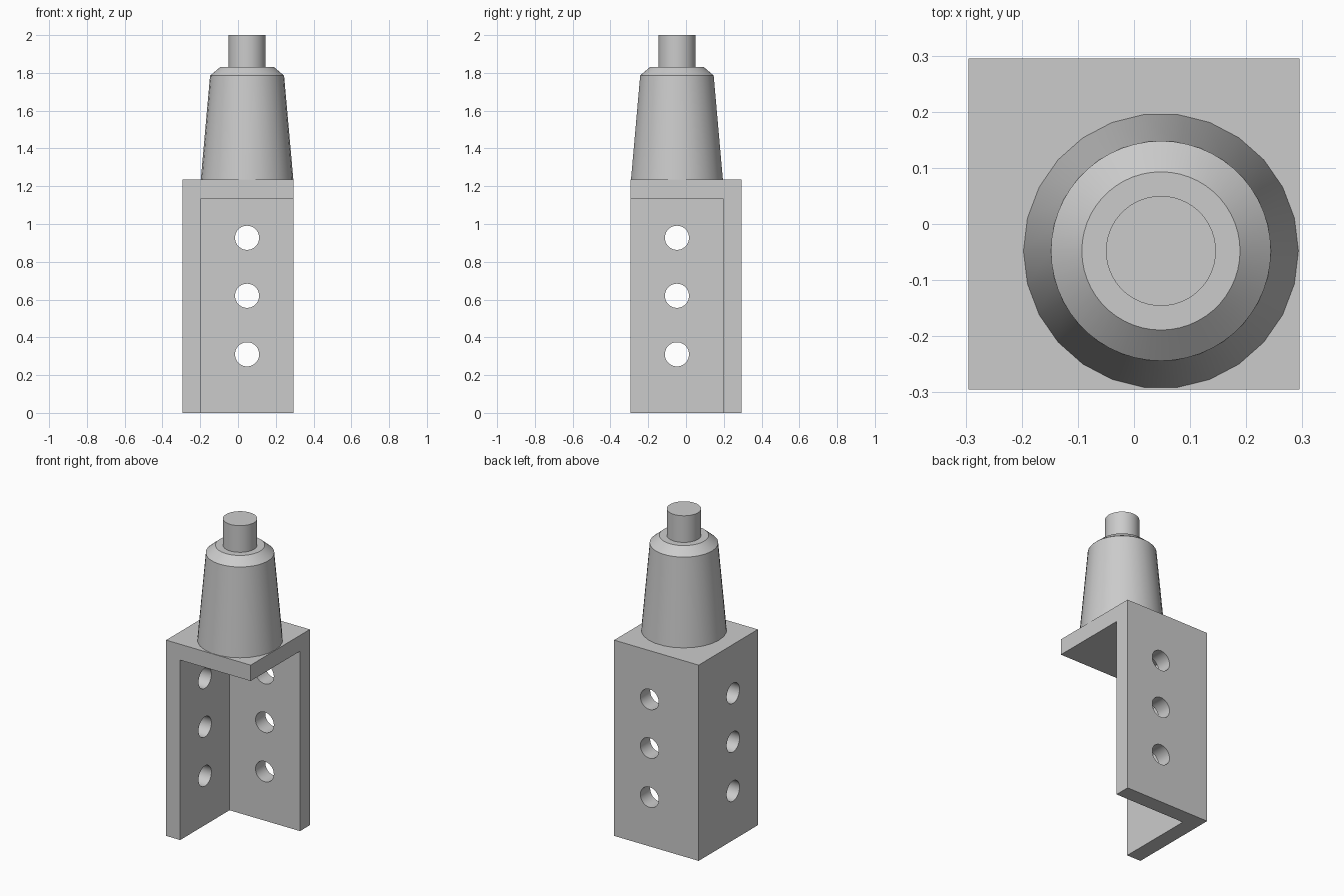
import bpy
import bmesh
import math
from mathutils import Matrix, Vector

cube = bpy.data.objects.get("Cube")
if cube:
    bpy.data.objects.remove(cube, do_unlink=True)

grey = bpy.data.materials.new("plain grey")
grey.use_nodes = True
colour = (0.6, 0.6, 0.6, 1)
grey.diffuse_color = colour
grey.node_tree.nodes["Principled BSDF"].inputs["Base Color"].default_value = colour

HALF = 0.295      # half width of the bracket
WALL = 0.098      # wall thickness
TOP = 1.235       # top of the bracket
PLATE = 1.135     # underside of the top plate
AXIS = (0.048, -0.048)


def finish(name, bm):
    mesh = bpy.data.meshes.new(name)
    bmesh.ops.recalc_face_normals(bm, faces=bm.faces)
    bm.to_mesh(mesh)
    bm.free()
    mesh.materials.append(grey)
    obj = bpy.data.objects.new(name, mesh)
    bpy.context.collection.objects.link(obj)
    return obj


def smooth(obj):
    bpy.ops.object.select_all(action="DESELECT")
    obj.select_set(True)
    bpy.context.view_layer.objects.active = obj
    bpy.ops.object.shade_smooth_by_angle(angle=math.radians(30))


def box(name, low, high):
    low, high = Vector(low), Vector(high)
    bm = bmesh.new()
    bmesh.ops.create_cube(bm, size=1, matrix=Matrix.Translation((low + high) / 2)
                          @ Matrix.Diagonal((*(high - low), 1)))
    return finish(name, bm)


def frustum(name, z0, z1, r0, r1, sides):
    bm = bmesh.new()
    bmesh.ops.create_cone(bm, cap_ends=True, segments=sides, radius1=r0, radius2=r1,
                          depth=z1 - z0,
                          matrix=Matrix.Translation((*AXIS, (z0 + z1) / 2))
                          @ Matrix.Rotation(math.pi / 2, 4, "Z"))
    obj = finish(name, bm)
    smooth(obj)
    return obj


# Corner bracket: solid block with the open front corner cut away
bracket = box("bracket", (-HALF, -HALF, 0), (HALF, HALF, TOP))
corner = box("corner_cutter", (WALL - HALF, -1, -1), (1, HALF - WALL, PLATE))

# Bolt holes through both walls
bm = bmesh.new()
for z in (0.31, 0.62, 0.927):
    for spot, turn in (((AXIS[0], HALF, z), Matrix.Rotation(math.pi / 2, 4, "X")),
                       ((-HALF, AXIS[1], z), Matrix.Rotation(math.pi / 2, 4, "Y"))):
        bmesh.ops.create_cone(bm, cap_ends=True, segments=40, radius1=0.064,
                              radius2=0.064, depth=0.4,
                              matrix=Matrix.Translation(spot) @ turn)
holes = finish("hole_cutter", bm)

for cutter in (corner, holes):
    cut = bracket.modifiers.new("cut", "BOOLEAN")
    cut.operation = "DIFFERENCE"
    cut.solver = "EXACT"
    cut.object = cutter
    bpy.ops.object.select_all(action="DESELECT")
    bracket.select_set(True)
    bpy.context.view_layer.objects.active = bracket
    bpy.ops.object.modifier_apply(modifier=cut.name)
    bpy.data.objects.remove(cutter, do_unlink=True)
smooth(bracket)

# Tapered post, bevelled collar and pin
frustum("tapered_post", TOP, 1.785, 0.245, 0.196, 26)
frustum("bevelled_collar", 1.785, 1.832, 0.196, 0.141, 52)
frustum("top_pin", 1.832, 2.0, 0.098, 0.098, 52)
